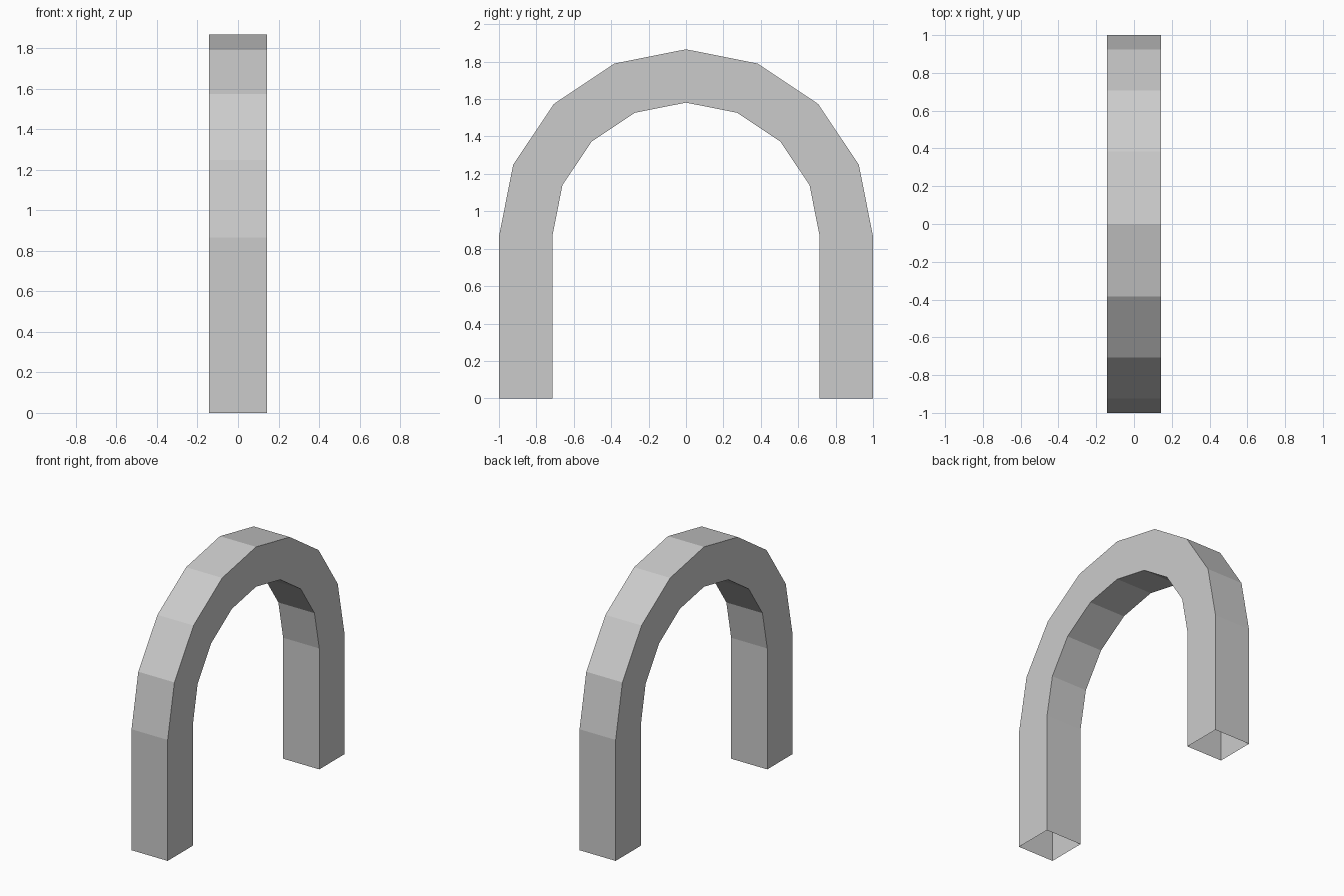
import bpy, bmesh
from math import cos, sin, pi

if "Cube" in bpy.data.objects:
    bpy.data.objects.remove(bpy.data.objects["Cube"])

OUTER, INNER = 1.0, 0.715    # arch radii
HALF_WIDTH = 0.143           # half thickness along x
SPRING = 0.866               # height where the arc starts
SEGMENTS = 8

# Path as (direction y, direction z, base height): foot, arc, foot
path = [(1, 0, 0)]
path += [(cos(pi * i / SEGMENTS), sin(pi * i / SEGMENTS), SPRING) for i in range(SEGMENTS + 1)]
path += [(-1, 0, 0)]

# Square section swept along the path, open at both feet
bm = bmesh.new()
rings = []
for dy, dz, base in path:
    corners = [(-HALF_WIDTH, INNER), (HALF_WIDTH, INNER), (HALF_WIDTH, OUTER), (-HALF_WIDTH, OUTER)]
    rings.append([bm.verts.new((x, r * dy, base + r * dz)) for x, r in corners])
for a, b in zip(rings, rings[1:]):
    for i in range(4):
        j = (i + 1) % 4
        bm.faces.new((a[i], a[j], b[j], b[i]))

# Make the outer face of the first leg point away from the arch
bm.faces.ensure_lookup_table()
bm.normal_update()
if bm.faces[2].normal.y < 0:
    bmesh.ops.reverse_faces(bm, faces=bm.faces[:])

mesh = bpy.data.meshes.new("arch")
bm.to_mesh(mesh)
bm.free()
arch = bpy.data.objects.new("arch", mesh)
bpy.context.collection.objects.link(arch)
